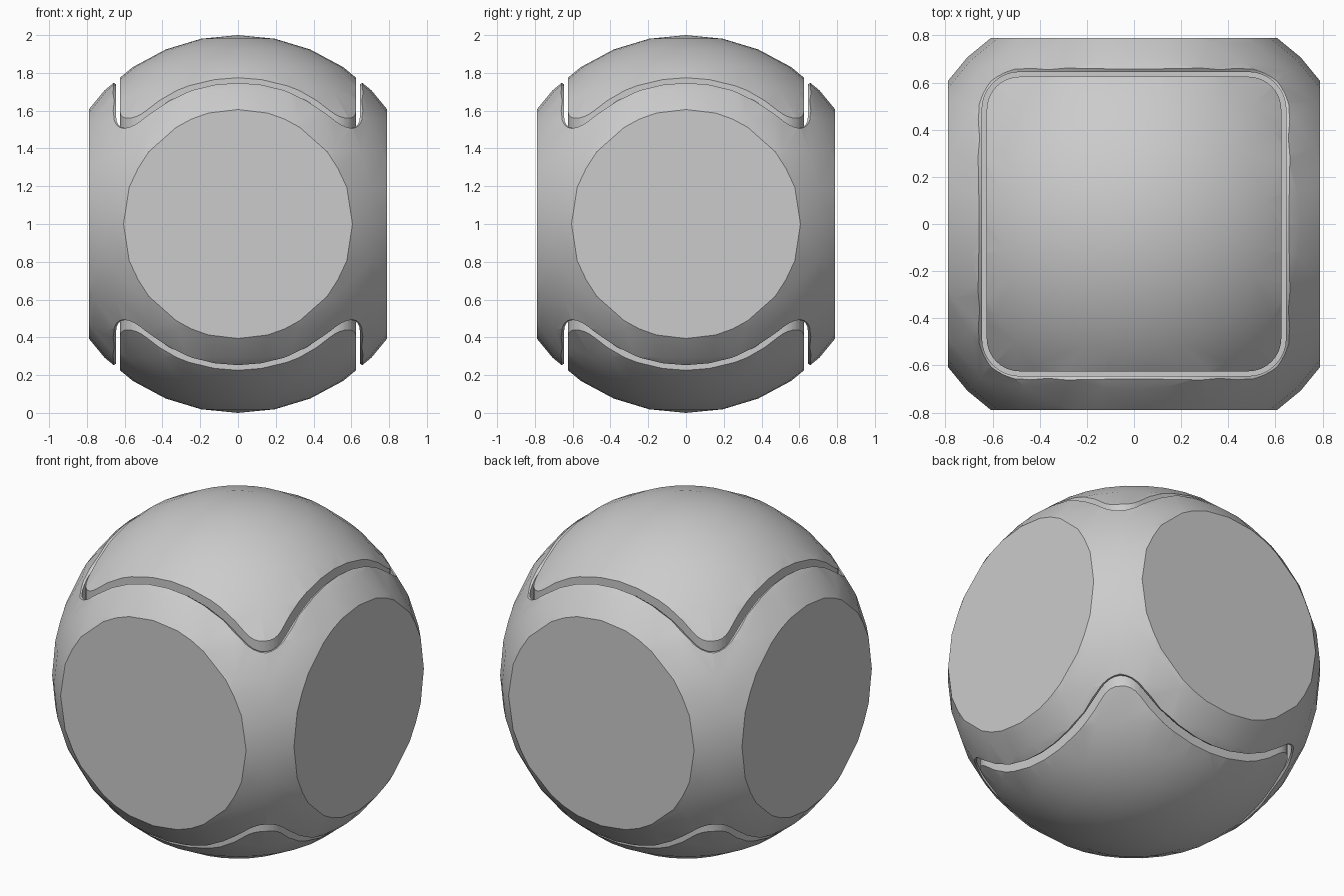
import bpy, bmesh
from math import sin, cos, pi, sqrt

RADIUS, FLAT = 1.0, 0.79
INNER, OUTER, FLOOR = 0.625, 0.645, 0.40   # groove walls and floor height above the equator

if "Cube" in bpy.data.objects:
    bpy.data.objects.remove(bpy.data.objects["Cube"])

grey = bpy.data.materials.new("light grey")
grey.use_nodes = True
colour = (0.6, 0.6, 0.6, 1)
grey.diffuse_color = colour
grey.node_tree.nodes["Principled BSDF"].inputs["Base Color"].default_value = colour


def rounded_square(half, corner, straight=8, arc=8):
    """Counter-clockwise outline with evenly divided sides and round corners."""
    points, c = [], half - corner
    for q in range(4):
        a = q * pi / 2
        side = [(half, -c + 2 * c * i / straight) for i in range(straight)]
        turn = [(c + corner * cos(t), c + corner * sin(t))
                for t in (pi / 2 * i / arc for i in range(arc))]
        points += [(x * cos(a) - y * sin(a), x * sin(a) + y * cos(a)) for x, y in side + turn]
    return points


def make_object(name, bm):
    bmesh.ops.recalc_face_normals(bm, faces=bm.faces)
    mesh = bpy.data.meshes.new(name)
    bm.to_mesh(mesh)
    bm.free()
    ob = bpy.data.objects.new(name, mesh)
    mesh.materials.append(grey)
    bpy.context.collection.objects.link(ob)
    return ob


def groove_cutter(name, side):
    """Ring-shaped slot whose outer lip flares where it meets the ball."""
    bm = bmesh.new()
    base = INNER - 0.14

    def loop(half, height):
        return [bm.verts.new((x, y, 1 + side * height(x, y)))
                for x, y in rounded_square(half, half - base)]

    def surface(x, y):
        return sqrt(RADIUS ** 2 - x * x - y * y)

    rings = [loop(INNER, lambda x, y: FLOOR),
             loop(INNER, lambda x, y: 1.2),
             loop(OUTER + 0.03, lambda x, y: surface(x, y) + 0.02),
             loop(OUTER, lambda x, y: surface(x, y) - 0.025),
             loop(OUTER, lambda x, y: FLOOR)]
    n = len(rings[0])
    for k, ring in enumerate(rings):
        nxt = rings[(k + 1) % len(rings)]
        for i in range(n):
            j = (i + 1) % n
            bm.faces.new((ring[i], ring[j], nxt[j], nxt[i]))
    bmesh.ops.triangulate(bm, faces=bm.faces)
    return make_object(name, bm)


# Ball
bm = bmesh.new()
bmesh.ops.create_uvsphere(bm, u_segments=32, v_segments=16, radius=RADIUS)
bmesh.ops.translate(bm, verts=bm.verts, vec=(0, 0, 1))
# Four flat round sides
for nx, ny in ((1, 0), (-1, 0), (0, 1), (0, -1)):
    cut = bmesh.ops.bisect_plane(bm, geom=bm.verts[:] + bm.edges[:] + bm.faces[:],
                                 plane_co=(nx * FLAT, ny * FLAT, 1), plane_no=(nx, ny, 0),
                                 clear_outer=True)
    rim = [e for e in cut["geom_cut"] if isinstance(e, bmesh.types.BMEdge)]
    bmesh.ops.contextual_create(bm, geom=rim)
ball = make_object("ball_body", bm)

# Rounded-square grooves around the top and bottom caps
bpy.context.view_layer.objects.active = ball
ball.select_set(True)
for name, side in (("top_groove_cutter", 1), ("bottom_groove_cutter", -1)):
    cutter = groove_cutter(name, side)
    mod = ball.modifiers.new(name, 'BOOLEAN')
    mod.operation, mod.solver, mod.object = 'DIFFERENCE', 'EXACT', cutter
    bpy.ops.object.modifier_apply(modifier=mod.name)
    bpy.data.objects.remove(cutter)

bpy.ops.object.select_all(action='DESELECT')
ball.select_set(True)
bpy.ops.object.shade_smooth_by_angle(angle=pi / 6)
